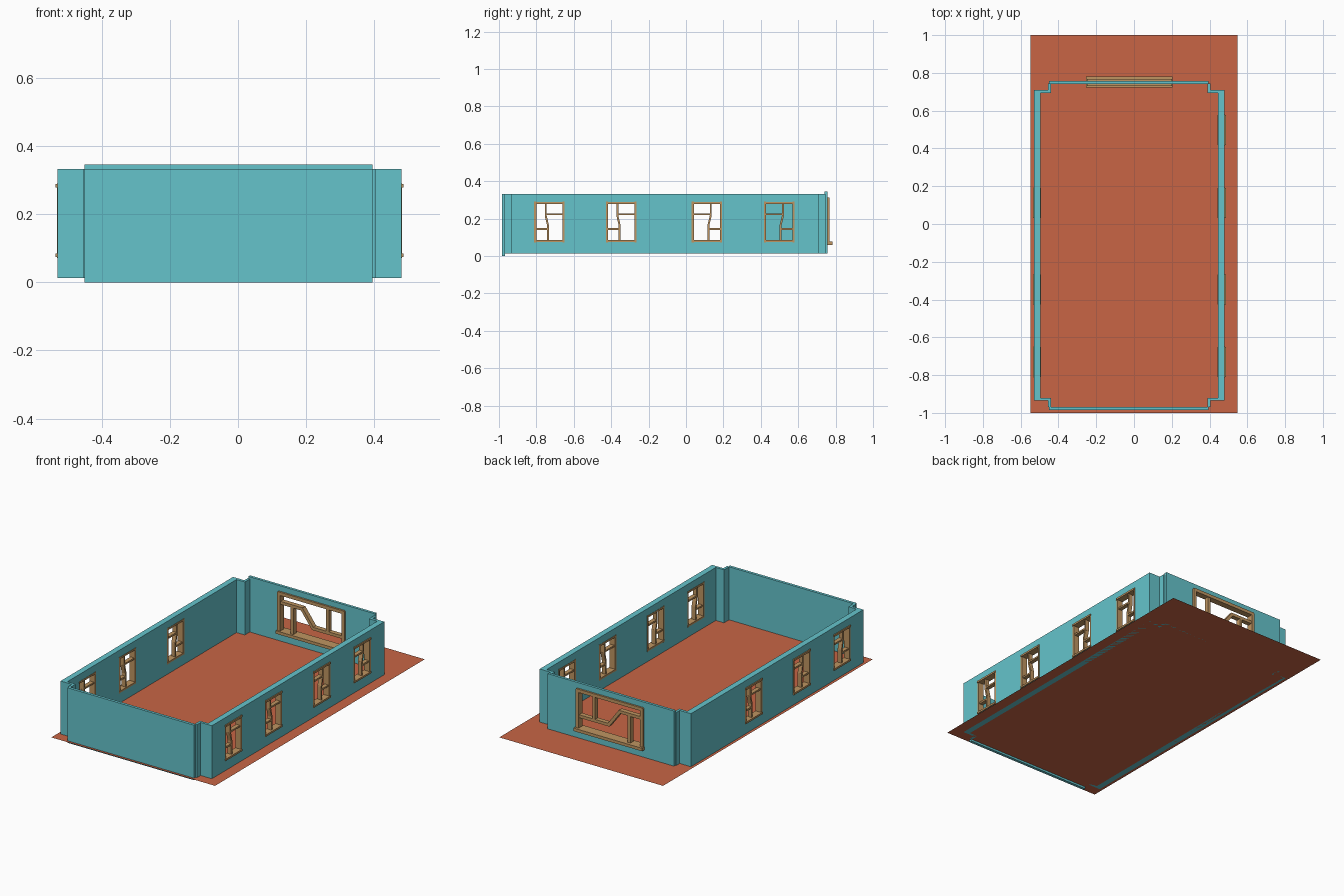
import bpy, bmesh
from mathutils import Vector

if "Cube" in bpy.data.objects:
    bpy.data.objects.remove(bpy.data.objects["Cube"])


def material(name, rgb):
    m = bpy.data.materials.new(name)
    m.diffuse_color = (*rgb, 1)
    m.use_nodes = True
    m.node_tree.nodes["Principled BSDF"].inputs["Base Color"].default_value = m.diffuse_color
    return m


TEAL = material("teal_wall", (0.13, 0.55, 0.60))
CLAY = material("clay_floor", (0.58, 0.13, 0.06))
WOOD = material("wood_frame", (0.52, 0.30, 0.12))


def finish(bm, name, mat):
    bmesh.ops.recalc_face_normals(bm, faces=bm.faces)
    me = bpy.data.meshes.new(name)
    bm.to_mesh(me)
    bm.free()
    ob = bpy.data.objects.new(name, me)
    bpy.context.collection.objects.link(ob)
    me.materials.append(mat)
    return ob


def add_prism(bm, pts, offset):
    low = [bm.verts.new(p) for p in pts]
    high = [bm.verts.new(Vector(p) + Vector(offset)) for p in pts]
    bm.faces.new(low)
    bm.faces.new(high)
    n = len(pts)
    for i in range(n):
        j = (i + 1) % n
        bm.faces.new((low[i], low[j], high[j], high[i]))


def add_box(bm, x0, x1, y0, y1, z0, z1):
    add_prism(bm, [(x0, y0, z0), (x1, y0, z0), (x1, y1, z0), (x0, y1, z0)], (0, 0, z1 - z0))


def add_bar(bm, axis, n0, n1, a, b, w):
    """Timber from a to b in the (u, z) plane of a wall; axis is the wall normal."""
    a, b = Vector(a), Vector(b)
    d = (b - a).normalized()
    s = Vector((-d.y, d.x)) * w / 2
    a, b = a - d * w * 0.3, b + d * w * 0.3
    corners = (a - s, b - s, b + s, a + s)
    if axis == 'x':
        add_prism(bm, [(n0, c.x, c.y) for c in corners], (n1 - n0, 0, 0))
    else:
        add_prism(bm, [(c.x, n0, c.y) for c in corners], (0, n1 - n0, 0))


def cut(ob, boxes):
    bm = bmesh.new()
    for b in boxes:
        add_box(bm, *b)
    cutter = finish(bm, "cutter", TEAL)
    cutter.hide_render = True
    mod = ob.modifiers.new("openings", 'BOOLEAN')
    mod.operation, mod.solver, mod.object = 'DIFFERENCE', 'EXACT', cutter
    bpy.context.view_layer.objects.active = ob
    bpy.ops.object.modifier_apply(modifier=mod.name)
    bpy.data.objects.remove(cutter)


# floor sheet
bm = bmesh.new()
bm.faces.new([bm.verts.new(p) for p in
              ((-.547, -1, .012), (.547, -1, .012), (.547, 1, .012), (-.547, 1, .012))])
finish(bm, "floor", CLAY)

# front and back end walls
bm = bmesh.new()
add_box(bm, -.45, .395, -.985, -.968, 0, .332)
finish(bm, "front_wall", TEAL)
bm = bmesh.new()
add_box(bm, -.45, .395, .741, .757, .012, .345)
back = finish(bm, "back_wall", TEAL)
cut(back, [(-.245, .195, .7, .8, .065, .305)])

# side walls with stepped corners, mirrored about x = -0.025
PROFILE = [(.48, -.935), (.48, .71), (.405, .71), (.405, .745), (.39, .745), (.39, .693),
           (.445, .693), (.445, -.92), (.39, -.92), (.39, -.97), (.405, -.97), (.405, -.935)]
Z0, Z1, HALF = .075, .287, .081
CENTRES = [-.73, -.347, .112, .498]


def side_wall(name, mirror, centres):
    def mx(x):
        return -.05 - x if mirror else x

    bm = bmesh.new()
    add_prism(bm, [(mx(x), y, .012) for x, y in PROFILE], (0, 0, .32))
    wall = finish(bm, name + "_wall", TEAL)
    xs = sorted((mx(.43), mx(.50)))
    cut(wall, [(*xs, c - HALF, c + HALF, Z0, Z1) for c in centres])

    # lattice window frames
    for i, c in enumerate(centres):
        f = -1 if i >= 2 else 1
        bm = bmesh.new()

        def bar(u0, z0, u1, z1, w=.01, n=(.45, .475)):
            add_bar(bm, 'x', mx(n[0]), mx(n[1]), (c + f * u0, z0), (c + f * u1, z1), w)

        e = HALF - .005
        for z in (Z0 + .004, Z1 - .004):
            bar(-e, z, e, z, .011, (.443, .486))
        for u in (-e, e):
            bar(u, Z0, u, Z1, .011, (.444, .481))
        for p, q in (((-.02, Z1), (-.02, .215)), ((-.02, .215), (-.008, .165)),
                     ((-.008, .165), (-.008, Z0))):
            bar(*p, *q)
        bar(-e, .145, -.008, .145)
        bar(-.02, .223, e, .223)
        finish(bm, f"{name}_window_{i + 1}", WOOD)


side_wall("right", False, CENTRES)
side_wall("left", True, CENTRES[:3])

# wide back window with zigzag rail
bm = bmesh.new()
XA, XB, ZA, ZB = .19, -.24, .068, .302


def wide(u0, v0, u1, v1, w=.018, n=(.735, .763)):
    def at(u, v):
        return (XA + (XB - XA) * u, ZA + (ZB - ZA) * v)
    add_bar(bm, 'y', *n, at(u0, v0), at(u1, v1), w)


for u in (0, 1):
    wide(u, 0, u, 1, .02, (.73, .768))
wide(0, 1, 1, 1, .02, (.73, .768))
wide(-.02, 0, 1.02, 0, .018, (.722, .782))
for seg in ((0, .34, .48, .34), (.48, .34, .65, .76), (.65, .76, 1, .76),
            (.25, 1, .25, .34), (.8, .76, .8, 0)):
    wide(*seg)
finish(bm, "back_window", WOOD)
